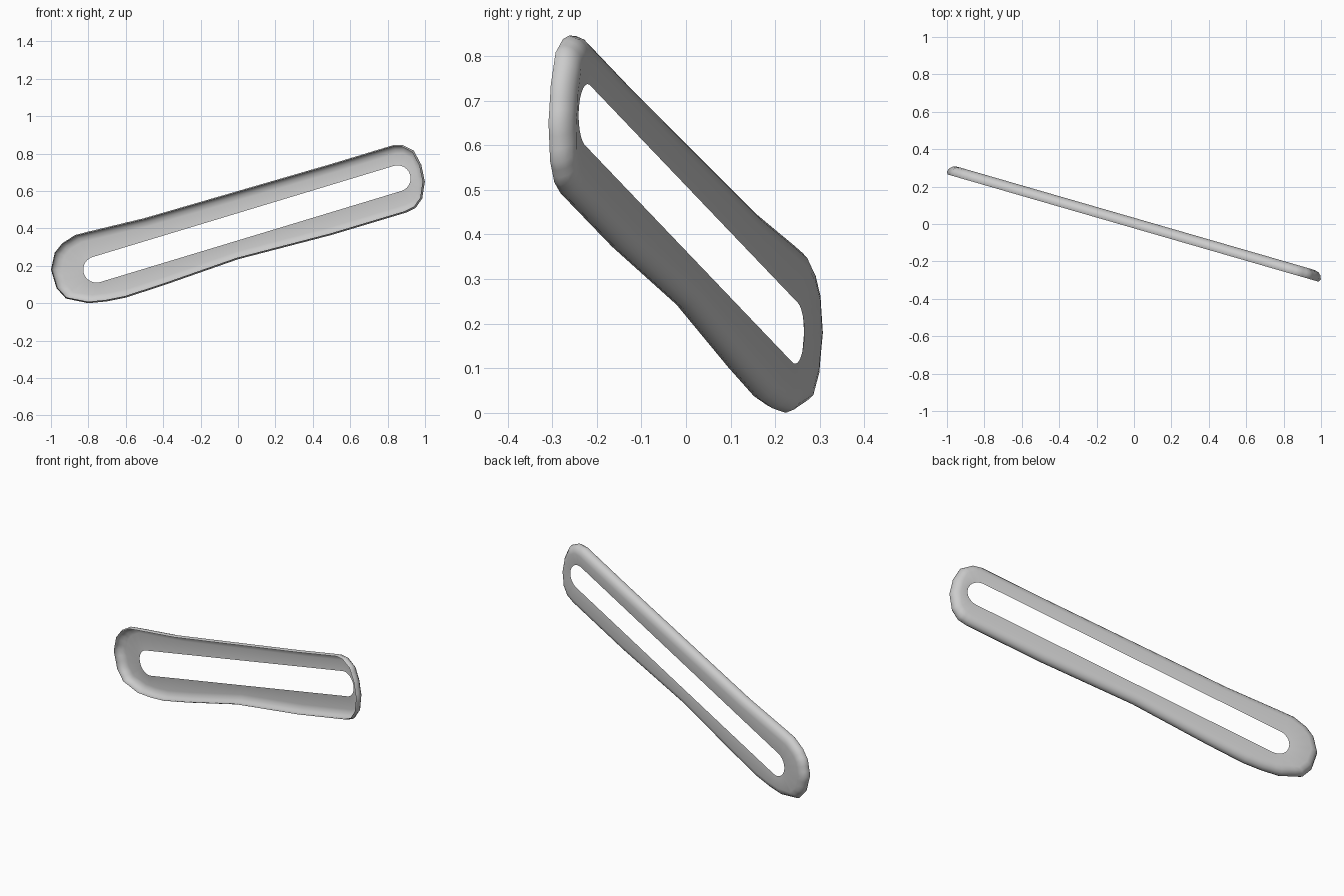
import bpy, bmesh
from mathutils import Vector

cube = bpy.data.objects.get("Cube")
if cube:
    bpy.data.objects.remove(cube, do_unlink=True)

# Material
grey = bpy.data.materials.new("light grey")
grey.use_nodes = True
colour = (0.6, 0.6, 0.6, 1)
grey.diffuse_color = colour
grey.node_tree.nodes["Principled BSDF"].inputs["Base Color"].default_value = colour

# Rim outline (x, z), clockwise from the left end
OUTLINE = [(-1, .18), (-.98, .27), (-.94, .32), (-.87, .365), (-.8, .383),
           (-.5, .455), (0, .6), (.5, .745), (.78, .83), (.83, .845),
           (.88, .846), (.94, .815), (.98, .74), (.999, .65), (.985, .56),
           (.95, .51), (.9, .485), (.5, .365), (0, .235), (-.4, .095),
           (-.6, .03), (-.7, .01), (-.8, 0), (-.92, .025), (-.97, .08)]
SLOT_START, SLOT_END, SLOT_RADIUS = Vector((-.757, .18)), Vector((.853, .667)), .07
SLOPE, FRONT_X, FRONT_Y = -.289, -.277, -.961

# Cross-section from back to front lip: (inset from outline, depth)
SECTION = [(.045, -.003), (.022, .003), (.008, .016), (0, .036), (.008, .051)]
RIM_DEPTH = .036


def nearest_on_axis(p):
    axis = SLOT_END - SLOT_START
    t = (p - SLOT_START).dot(axis) / axis.length_squared
    return SLOT_START + axis * min(1, max(0, t))


def place(p, depth):
    """Put a point of the slanted plane in space, moved forward by depth."""
    x = p.x - FRONT_X * RIM_DEPTH
    return (x + FRONT_X * depth, .03 + SLOPE * x + FRONT_Y * depth, p.y)


def place_slot(p):
    return (p.x, .026 + SLOPE * p.x, p.y)


# Extra points along each outline edge keep the slot ends round
path = []
for i, a in enumerate(OUTLINE):
    a, b = Vector(a), Vector(OUTLINE[(i + 1) % len(OUTLINE)])
    path += [a.lerp(b, k / 3) for k in range(3)]

# Concentric loops: slot edge, rounded back, wall and front lip
bm = bmesh.new()
loops = [[] for _ in range(len(SECTION) + 1)]
for p in path:
    centre = nearest_on_axis(p)
    out = (p - centre).normalized()
    loops[0].append(bm.verts.new(place_slot(centre + out * SLOT_RADIUS)))
    for loop, (inset, depth) in zip(loops[1:], SECTION):
        loop.append(bm.verts.new(place(p - out * inset, depth)))

n = len(path)
for inner, outer in zip(loops, loops[1:]):
    for i in range(n):
        j = (i + 1) % n
        bm.faces.new((inner[i], inner[j], outer[j], outer[i]))

# Normals point out through the back
bm.normal_update()
if sum(f.normal.y * f.calc_area() for f in bm.faces) < 0:
    bmesh.ops.reverse_faces(bm, faces=bm.faces[:])
for f in bm.faces:
    f.smooth = True

mesh = bpy.data.meshes.new("slotted_trim_ring")
bm.to_mesh(mesh)
bm.free()
mesh.materials.append(grey)
ring = bpy.data.objects.new("slotted_trim_ring", mesh)
bpy.context.collection.objects.link(ring)
